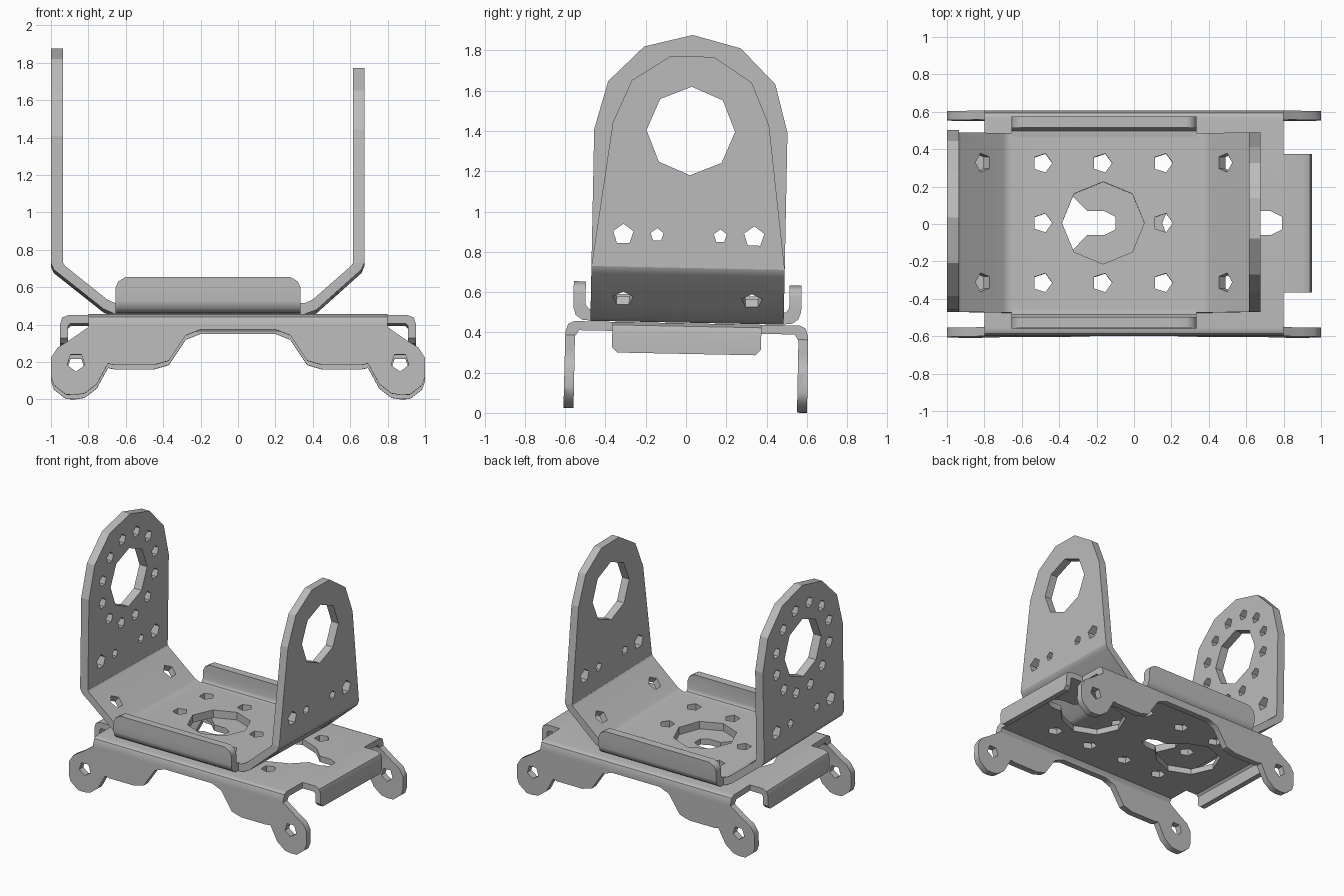
import bpy, bmesh, math
from mathutils import Matrix, Vector

cube = bpy.data.objects.get("Cube")
if cube:
    bpy.data.objects.remove(cube, do_unlink=True)

steel = bpy.data.materials.new("grey_steel")
steel.use_nodes = True
GREY = (0.5, 0.5, 0.5, 1.0)
steel.diffuse_color = GREY
steel.node_tree.nodes["Principled BSDF"].inputs["Base Color"].default_value = GREY

AXES = {"X": Vector((1, 0, 0)), "Y": Vector((0, 1, 0)), "Z": Vector((0, 0, 1))}


def finish(bm, name):
    bmesh.ops.recalc_face_normals(bm, faces=bm.faces)
    mesh = bpy.data.meshes.new(name)
    bm.to_mesh(mesh)
    bm.free()
    mesh.materials.append(steel)
    obj = bpy.data.objects.new(name, mesh)
    bpy.context.collection.objects.link(obj)
    return obj


def prism(name, pts, axis, a, b):
    """Extrude a flat outline along an axis from a to b."""
    place = {"X": lambda p: (a, p[0], p[1]),
             "Y": lambda p: (p[0], a, p[1]),
             "Z": lambda p: (p[0], p[1], a)}[axis]
    bm = bmesh.new()
    face = bm.faces.new([bm.verts.new(place(p)) for p in pts])
    ext = bmesh.ops.extrude_face_region(bm, geom=[face])
    verts = [e for e in ext["geom"] if isinstance(e, bmesh.types.BMVert)]
    bmesh.ops.translate(bm, verts=verts, vec=AXES[axis] * (b - a))
    return finish(bm, name)


def drills(holes):
    """One cutter from (centre, direction, radius, sides, spin, depth)."""
    bm = bmesh.new()
    for centre, direction, radius, sides, spin, depth in holes:
        turn = Vector(direction).to_track_quat("Z", "Y").to_matrix().to_4x4()
        m = Matrix.Translation(centre) @ turn @ Matrix.Rotation(spin, 4, "Z")
        bmesh.ops.create_cone(bm, cap_ends=True, segments=sides, radius1=radius,
                              radius2=radius, depth=depth, matrix=m)
    return finish(bm, "cutter")


def cut(obj, cutter, operation="DIFFERENCE"):
    cutter.hide_render = True
    mod = obj.modifiers.new("cut", "BOOLEAN")
    mod.operation, mod.object, mod.solver = operation, cutter, "EXACT"
    bpy.context.view_layer.update()
    deps = bpy.context.evaluated_depsgraph_get()
    mesh = bpy.data.meshes.new_from_object(obj.evaluated_get(deps))
    obj.modifiers.clear()
    obj.data = mesh
    bpy.data.objects.remove(cutter, do_unlink=True)


def mirrored(half):
    """Close an outline by mirroring it in its first coordinate."""
    return half + [(-u, v) for u, v in reversed(half) if abs(u) > 1e-6]


parts, bent = [], []
QUARTER = math.pi / 2

# Lower channel: bent section trimmed to the lugged side outline
section = mirrored([(0.605, 0), (0.603, 0.39), (0.59, 0.43), (0.56, 0.445)])
inner = [(-0.555, 0), (-0.555, 0.37), (-0.535, 0.40), (0.535, 0.40), (0.555, 0.37), (0.555, 0)]
channel = prism("lower_channel", section + inner, "X", -1.0, 1.0)
outline = mirrored([(0.2, 0.362), (0.28, 0.33), (0.37, 0.195), (0.45, 0.172), (0.66, 0.172),
                    (0.695, 0.18), (0.755, 0.07), (0.82, 0.02), (0.87, 0.012), (0.92, 0.014),
                    (0.985, 0.065), (1.0, 0.11), (1.0, 0.21), (0.965, 0.265), (0.9, 0.305),
                    (0.8, 0.375), (0.8, 0.5)])
cut(channel, prism("cutter", outline, "Y", -0.7, 0.7), "INTERSECT")

# Lug pivots, plate holes and two keyhole openings
holes = [((s * 0.866, 0, 0.187), (0, 1, 0), 0.05, 5, math.pi, 2) for s in (-1, 1)]
holes += [((x, s * 0.32, 0.42), (0, 0, 1), 0.053, 5, QUARTER, 0.2)
          for x in (-0.49, -0.17, 0.155, 0.48) for s in (-1, 1)]
cut(channel, drills(holes))
arc = [(0.23 * math.cos(i * math.pi / 4), 0.23 * math.sin(i * math.pi / 4)) for i in range(1, 8)]
slot = [(0.26, -0.065), (0.35, -0.065), (0.41, -0.035), (0.41, 0.035), (0.35, 0.065), (0.26, 0.065)]
for cx in (-0.51, 0.38):
    cut(channel, prism("cutter", [(cx + u, v) for u, v in arc + slot], "Z", 0.3, 0.55))
bent.append(channel)

# Down-turned end lips of the channel
for side, s in (("left", 1), ("right", -1)):
    lip = [(0.79, 0.445), (0.905, 0.445), (0.94, 0.43), (0.952, 0.395), (0.952, 0.293),
           (0.91, 0.293), (0.91, 0.385), (0.895, 0.40), (0.79, 0.40)]
    tab = prism(side + "_end_lip", [(s * u, v) for u, v in lip], "Y", -0.37, 0.37)
    shape = mirrored([(0.34, 0.29), (0.37, 0.32), (0.37, 0.5)])
    cut(tab, prism("cutter", shape, "X", -1.1, 1.1), "INTERSECT")
    bent.append(tab)

# Upper tray: flat floor with sloping ends
tray_profile = [(-1, 0.72), (-0.985, 0.685), (-0.72, 0.475), (-0.66, 0.448), (0.36, 0.448),
                (0.42, 0.47), (0.66, 0.685), (0.675, 0.72), (0.615, 0.72), (0.605, 0.705),
                (0.40, 0.525), (0.355, 0.505), (-0.655, 0.505), (-0.70, 0.525),
                (-0.925, 0.705), (-0.935, 0.72)]
tray = prism("upper_tray", tray_profile, "Y", -0.48, 0.48)
holes = [((-0.165, 0, 0.475), (0, 0, 1), 0.22, 8, 0, 0.2)]
for x in (-0.49, -0.17, 0.155):
    for y in (-0.32, 0, 0.32):
        if y or x != -0.17:
            holes.append(((x, y, 0.475), (0, 0, 1), 0.053, 5, QUARTER, 0.2))
for y in (-0.32, 0.32):
    holes.append(((-0.825, y, 0.588), (0.21, 0, 0.265), 0.053, 5, 0, 0.2))
    holes.append(((0.505, y, 0.578), (-0.215, 0, 0.24), 0.053, 5, 0, 0.2))
cut(tray, drills(holes))
bent.append(tray)

# Up-turned side rims of the tray
for side, s in (("front", -1), ("back", 1)):
    rim = [(0.46, 0.448), (0.52, 0.452), (0.553, 0.475), (0.566, 0.515), (0.566, 0.643),
           (0.506, 0.643), (0.506, 0.53), (0.49, 0.508), (0.46, 0.505)]
    flange = prism(side + "_rim", [(s * u, v) for u, v in rim], "X", -0.655, 0.335)
    shape = [(-0.655, 0.4), (0.335, 0.4), (0.335, 0.585), (0.32, 0.62), (0.28, 0.643),
             (-0.60, 0.643), (-0.64, 0.62), (-0.655, 0.585)]
    cut(flange, prism("cutter", shape, "Y", -0.7, 0.7), "INTERSECT")
    bent.append(flange)

# Upright end plates with the large bore and fixing holes
tall = mirrored([(0.48, 0.72), (0.48, 1.4), (0.415, 1.64), (0.24, 1.815), (0, 1.877)])
short = mirrored([(0.48, 0.72), (0.388, 1.435), (0.298, 1.646), (0.108, 1.77)])
for name, shape, a, b in (("tall_upright", tall, -1.0, -0.935), ("short_upright", short, 0.615, 0.675)):
    plate = prism(name, shape, "X", a, b)
    mid = (a + b) / 2
    holes = [((mid, 0, 1.4), (1, 0, 0), 0.22, 8, 0, 0.2)]
    for y, r in ((0.325, 0.053), (0.157, 0.034)):
        holes += [((mid, s * y, 0.88), (1, 0, 0), r, 5, 0, 0.2) for s in (-1, 1)]
    if name == "tall_upright":
        for i in range(12):
            t = (i + 0.5) * math.pi / 6
            centre = (mid, 0.325 * math.cos(t), 1.4 + 0.325 * math.sin(t))
            holes.append((centre, (1, 0, 0), 0.042, 5, 0, 0.2))
    cut(plate, drills(holes))
    parts.append(plate)

# Soft bends on the folded pieces, crisp elsewhere
for obj in bent:
    bpy.ops.object.select_all(action="DESELECT")
    obj.select_set(True)
    bpy.context.view_layer.objects.active = obj
    bpy.ops.object.shade_smooth_by_angle(angle=math.radians(40))
    weighted = obj.modifiers.new("bend_normals", "WEIGHTED_NORMAL")
    weighted.keep_sharp = True

# The whole assembly leans slightly toward the back
lean = Matrix.Translation((0, -0.004, 0)) @ Matrix.Rotation(-0.02, 4, "X")
for obj in parts + bent:
    obj.data.transform(lean)
